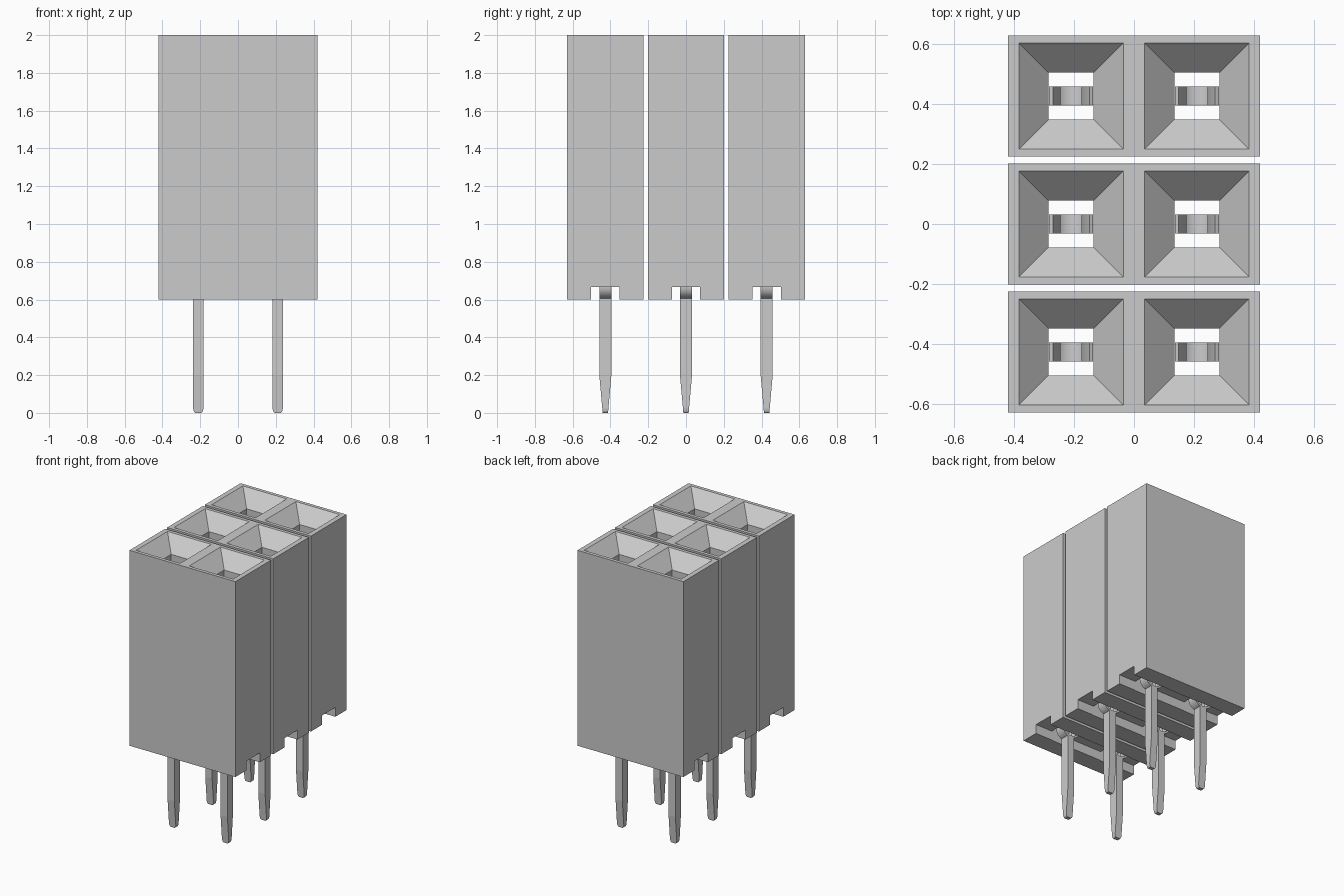
import bpy, bmesh, math

cube = bpy.data.objects.get("Cube")
if cube:
    bpy.data.objects.remove(cube, do_unlink=True)

GREY = (0.6, 0.6, 0.6, 1.0)
grey = bpy.data.materials.new("light grey")
grey.use_nodes = True
grey.diffuse_color = GREY
grey.node_tree.nodes["Principled BSDF"].inputs["Base Color"].default_value = GREY

PITCH_Y, COLUMN_X = 0.427, 0.21
HALF_X, HALF_Y = 0.42, 0.202
BASE, TOP, SLOT_TOP = 0.6, 2.0, 0.667


def make_object(name, bm):
    bmesh.ops.recalc_face_normals(bm, faces=bm.faces)
    mesh = bpy.data.meshes.new(name)
    bm.to_mesh(mesh)
    bm.free()
    mesh.materials.append(grey)
    obj = bpy.data.objects.new(name, mesh)
    bpy.context.collection.objects.link(obj)
    return obj


def loft(name, sections, x=0, y=0):
    """Solid through rectangular sections (z, half width, half depth)."""
    bm = bmesh.new()
    rings = [[bm.verts.new((x + sx * hx, y + sy * hy, z))
              for sx, sy in ((-1, -1), (1, -1), (1, 1), (-1, 1))]
             for z, hx, hy in sections]
    for low, high in zip(rings, rings[1:]):
        for i in range(4):
            j = (i + 1) % 4
            bm.faces.new((low[i], low[j], high[j], high[i]))
    bm.faces.new(rings[0])
    bm.faces.new(rings[-1])
    return make_object(name, bm)


def select_only(obj):
    bpy.ops.object.select_all(action='DESELECT')
    obj.select_set(True)
    bpy.context.view_layer.objects.active = obj


def apply_modifiers(obj):
    select_only(obj)
    for mod in list(obj.modifiers):
        bpy.ops.object.modifier_apply(modifier=mod.name)


def cut(obj, cutter):
    mod = obj.modifiers.new("cut", 'BOOLEAN')
    mod.operation, mod.solver, mod.object = 'DIFFERENCE', 'EXACT', cutter
    apply_modifiers(obj)
    bpy.data.objects.remove(cutter, do_unlink=True)


def make_contact(name, x, y):
    """Springy U-shaped strip with a round base and flared mouth."""
    arm = [(0.067, 1.8), (0.042, 1.75)]
    arc = [(0.066 * math.cos(a), 0.668 - 0.06 * math.sin(a))
           for a in (math.pi * i / 16 for i in range(17))]
    path = arm + arc + [(-px, pz) for px, pz in reversed(arm)]
    bm = bmesh.new()
    rows = [[bm.verts.new((x + px, y + s * 0.032, pz)) for s in (-1, 1)]
            for px, pz in path]
    for a, b in zip(rows, rows[1:]):
        bm.faces.new((a[0], a[1], b[1], b[0]))
    obj = make_object(name, bm)
    mod = obj.modifiers.new("thickness", 'SOLIDIFY')
    mod.thickness, mod.offset = 0.014, 0
    apply_modifiers(obj)
    bpy.ops.object.shade_smooth_by_angle(angle=math.radians(30))


for row, y in enumerate((-PITCH_Y, 0, PITCH_Y), 1):
    # Housing with a slot along its underside
    housing = loft(f"housing_{row}",
                   [(BASE, HALF_X, HALF_Y), (TOP, HALF_X, HALF_Y)], 0, y)
    cut(housing, loft("slot_cutter",
                      [(BASE - 0.1, 0.6, 0.075), (SLOT_TOP, 0.6, 0.075)], 0, y))

    for side, x in (("right", -COLUMN_X), ("left", COLUMN_X)):
        # Funnel mouth and through shaft
        cut(housing, loft("socket_cutter",
                          [(BASE - 0.1, 0.075, 0.078), (TOP - 0.1, 0.075, 0.078),
                           (TOP + 0.02, 0.194, 0.197)], x, y))

        # Contact spring and its tapered pin
        make_contact(f"contact_{side}_{row}", x, y)
        loft(f"pin_{side}_{row}",
             [(0, 0.017, 0.014), (0.008, 0.024, 0.015), (0.022, 0.027, 0.016),
              (0.2, 0.027, 0.032), (0.615, 0.027, 0.032)], x, y)
